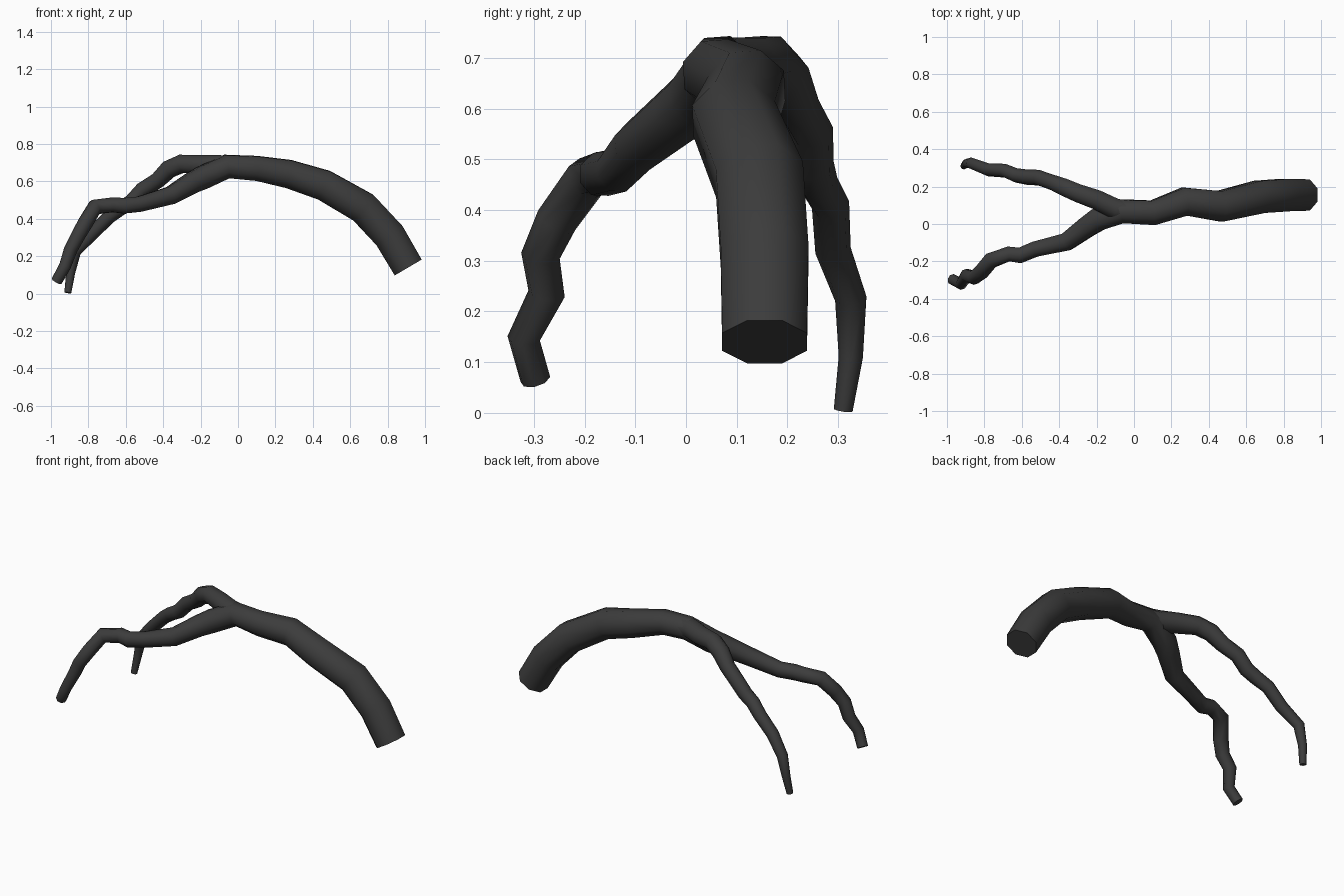
import bpy, bmesh, math
from mathutils import Vector

SIDES = 8

bark = bpy.data.materials.new("dark_bark")
bark.diffuse_color = (0.045, 0.045, 0.045, 1)


def limb(name, path):
    """Sweep an eight-sided ring along (x, y, z, radius) points and cap both ends."""
    pts = [Vector(p[:3]) for p in path]
    bm = bmesh.new()
    rings = []
    normal = Vector((0, 1, 0))
    for i, p in enumerate(pts):
        back = (p - pts[i - 1]).normalized() if i else Vector()
        ahead = (pts[i + 1] - p).normalized() if i < len(pts) - 1 else Vector()
        tangent = (back + ahead).normalized()
        normal = (normal - tangent * normal.dot(tangent)).normalized()
        side = tangent.cross(normal)
        ring = []
        for k in range(SIDES):
            a = 2 * math.pi * (k + 0.5) / SIDES
            ring.append(bm.verts.new(p + (normal * math.cos(a) + side * math.sin(a)) * path[i][3] * 1.04))
        rings.append(ring)
    for a, b in zip(rings, rings[1:]):
        for k in range(SIDES):
            j = (k + 1) % SIDES
            bm.faces.new((a[k], a[j], b[j], b[k]))
    bm.faces.new(rings[0])
    bm.faces.new(rings[-1])
    bmesh.ops.recalc_face_normals(bm, faces=bm.faces[:])
    mesh = bpy.data.meshes.new(name)
    bm.to_mesh(mesh)
    bm.free()
    mesh.materials.append(bark)
    obj = bpy.data.objects.new(name, mesh)
    bpy.context.collection.objects.link(obj)
    bpy.ops.object.select_all(action='DESELECT')
    obj.select_set(True)
    bpy.context.view_layer.objects.active = obj
    bpy.ops.object.shade_smooth_by_angle(angle=math.radians(50))
    return obj


# thick arching trunk that runs on into the front branch
limb("trunk_and_front_branch", [
    (0.91, 0.155, 0.14, 0.087), (0.81, 0.155, 0.31, 0.09), (0.67, 0.145, 0.46, 0.09),
    (0.46, 0.095, 0.58, 0.085), (0.27, 0.12, 0.64, 0.078), (0.10, 0.06, 0.67, 0.068),
    (-0.06, 0.068, 0.68, 0.065), (-0.19, 0.025, 0.62, 0.064), (-0.25, -0.015, 0.59, 0.058),
    (-0.36, -0.095, 0.525, 0.05), (-0.53, -0.135, 0.478, 0.043), (-0.61, -0.168, 0.47, 0.043),
    (-0.67, -0.16, 0.475, 0.041), (-0.765, -0.195, 0.463, 0.042), (-0.815, -0.255, 0.38, 0.04),
    (-0.855, -0.287, 0.31, 0.037), (-0.895, -0.275, 0.235, 0.035),
    (-0.925, -0.32, 0.147, 0.031), (-0.97, -0.297, 0.066, 0.029)])

# thinner, kinked back branch that starts inside the trunk
limb("back_branch", [
    (0.0, 0.066, 0.675, 0.058), (-0.10, 0.08, 0.685, 0.058), (-0.20, 0.13, 0.688, 0.054),
    (-0.30, 0.165, 0.695, 0.05), (-0.37, 0.195, 0.665, 0.048), (-0.43, 0.22, 0.605, 0.042),
    (-0.51, 0.248, 0.555, 0.041), (-0.57, 0.25, 0.49, 0.04), (-0.63, 0.26, 0.455, 0.038),
    (-0.69, 0.285, 0.41, 0.036), (-0.78, 0.29, 0.32, 0.034), (-0.87, 0.325, 0.225, 0.03),
    (-0.895, 0.325, 0.11, 0.023), (-0.91, 0.31, 0.005, 0.018)])
